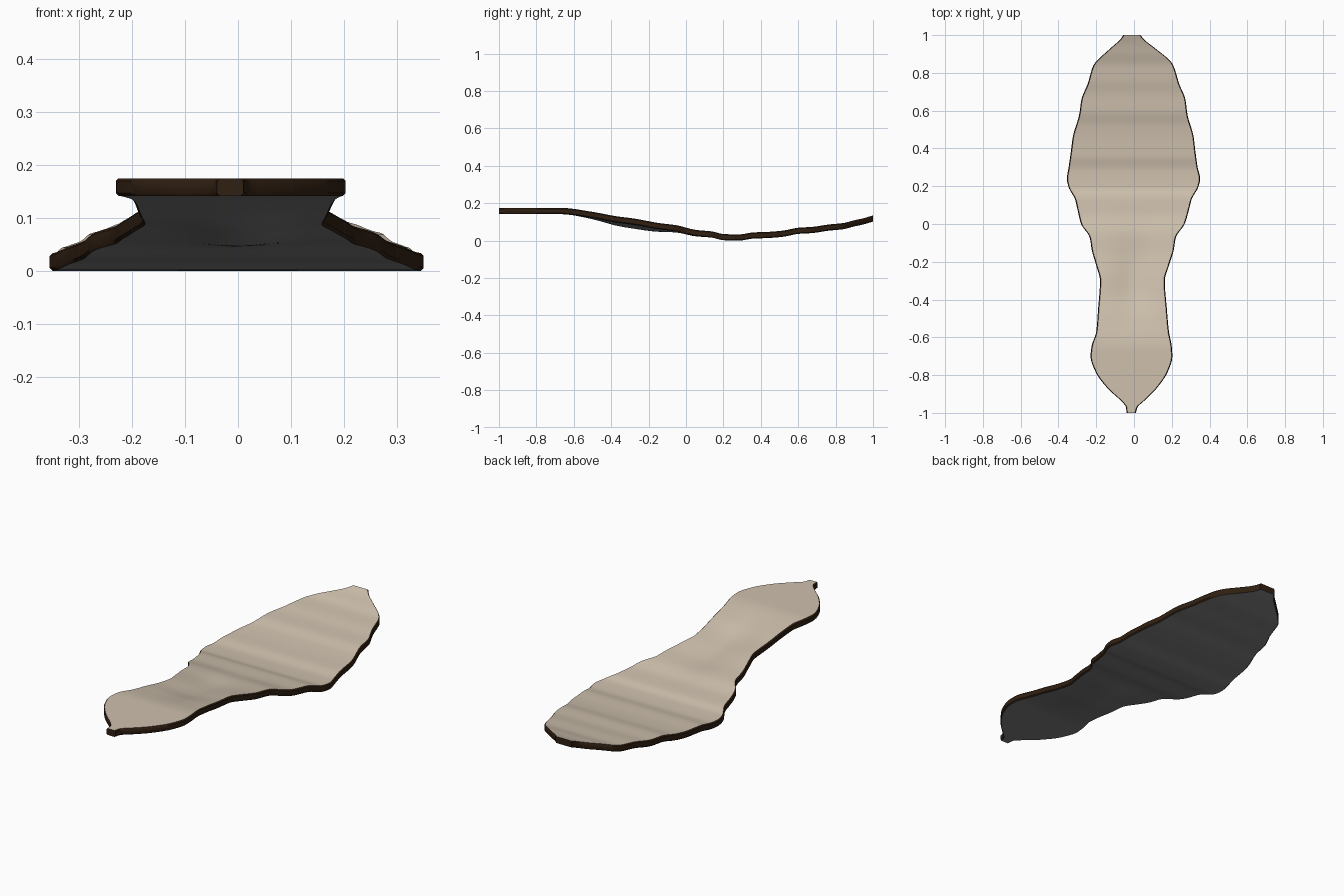
import bpy, bmesh, math

if "Cube" in bpy.data.objects:
    bpy.data.objects.remove(bpy.data.objects["Cube"])

# outline stations: y, left x, right x
OUTLINE = [(-1, -.04, .01), (-.97, -.042, .018), (-.94, -.065, .05), (-.87, -.14, .12),
           (-.78, -.205, .18), (-.70, -.23, .203), (-.65, -.225, .2), (-.57, -.2, .185),
           (-.45, -.19, .174), (-.3, -.18, .163), (-.22, -.2, .185), (-.14, -.223, .21),
           (-.07, -.235, .222), (.0, -.28, .268), (.08, -.3, .292), (.13, -.312, .305),
           (.2, -.348, .342), (.24, -.355, .35), (.3, -.346, .337), (.4, -.332, .323),
           (.46, -.324, .316), (.58, -.29, .283), (.66, -.278, .272), (.74, -.246, .24),
           (.84, -.215, .208), (.86, -.2, .195), (.93, -.125, .112), (.98, -.07, .05), (1, -.057, .035)]
# side profile: y, middle height of the sheet
PROFILE = [(-1, .162), (-.67, .162), (-.5, .141), (-.38, .119), (-.28, .106), (-.15, .082),
           (-.05, .069), (.05, .045), (.14, .036), (.2, .0225), (.28, .02), (.36, .031),
           (.44, .034), (.52, .041), (.6, .056), (.68, .061), (.76, .073), (.84, .081),
           (.9, .096), (.95, .107), (1, .122)]
HALF, EDGE, COLS, ROWS = .0165, .005, 13, 160


def smooth_at(table, y, col):
    """Monotone-style cubic interpolation of a column in a station table."""
    i = max(k for k in range(len(table) - 1) if table[k][0] <= y + 1e-9)

    def slope(k):
        a = (table[k][col] - table[k-1][col]) / (table[k][0] - table[k-1][0]) if k else None
        b = (table[k+1][col] - table[k][col]) / (table[k+1][0] - table[k][0]) if k < len(table) - 1 else None
        if a is None or b is None:
            return a if b is None else b
        return 0 if a * b <= 0 else 2 * a * b / (a + b)

    h = table[i+1][0] - table[i][0]
    t = (y - table[i][0]) / h
    p, q, m, n = table[i][col], table[i+1][col], slope(i) * h, slope(i+1) * h
    return p + m*t + (3*(q-p) - 2*m - n)*t*t + (m + n - 2*(q-p))*t**3


def height(x, y):
    sag = .022 * math.exp(-(x / .09) ** 2 - ((y + .28) / .2) ** 2)
    return smooth_at(PROFILE, y, 1) - sag


def material(name, color):
    mat = bpy.data.materials.new(name)
    mat.diffuse_color = (*color, 1)
    mat.use_nodes = True
    mat.node_tree.nodes["Principled BSDF"].inputs["Base Color"].default_value = mat.diffuse_color
    return mat


# loft closed cross-sections from heel to toe
bm = bmesh.new()
rings = []
for r in range(ROWS + 1):
    y = -1 + 2 * r / ROWS
    left, right = smooth_at(OUTLINE, y, 1), smooth_at(OUTLINE, y, 2)
    inner = [left + EDGE + (right - left - 2 * EDGE) * c / (COLS - 1) for c in range(COLS)]
    section = [(x, HALF) for x in inner]
    section += [(right, HALF - EDGE), (right, EDGE - HALF)]
    section += [(x, -HALF) for x in reversed(inner)]
    section += [(left, EDGE - HALF), (left, HALF - EDGE)]
    rings.append([bm.verts.new((x, y, height(x, y) + dz)) for x, dz in section])

count = len(rings[0])
for a, b in zip(rings, rings[1:]):
    for k in range(count):
        j = (k + 1) % count
        face = bm.faces.new((a[k], a[j], b[j], b[k]))
        if k < COLS - 1:
            face.material_index = 0          # cloth top
        elif COLS + 2 <= k < 2 * COLS + 1:
            face.material_index = 2          # underside
        else:
            face.material_index = 1          # dark rim
for ring in (rings[0], rings[-1]):
    bm.faces.new(ring).material_index = 1
bmesh.ops.recalc_face_normals(bm, faces=bm.faces)
low = min(v.co.z for v in bm.verts)
bmesh.ops.translate(bm, verts=bm.verts, vec=(0, 0, -low))

mesh = bpy.data.meshes.new("insole")
bm.to_mesh(mesh)
bm.free()
insole = bpy.data.objects.new("insole", mesh)
bpy.context.collection.objects.link(insole)
for name, color in (("beige_top", (.62, .53, .42)), ("brown_rim", (.03, .014, .006)),
                    ("grey_underside", (.2, .2, .2))):
    mesh.materials.append(material(name, color))

bpy.context.view_layer.objects.active = insole
insole.select_set(True)
bpy.ops.object.shade_smooth_by_angle(angle=math.radians(40))
